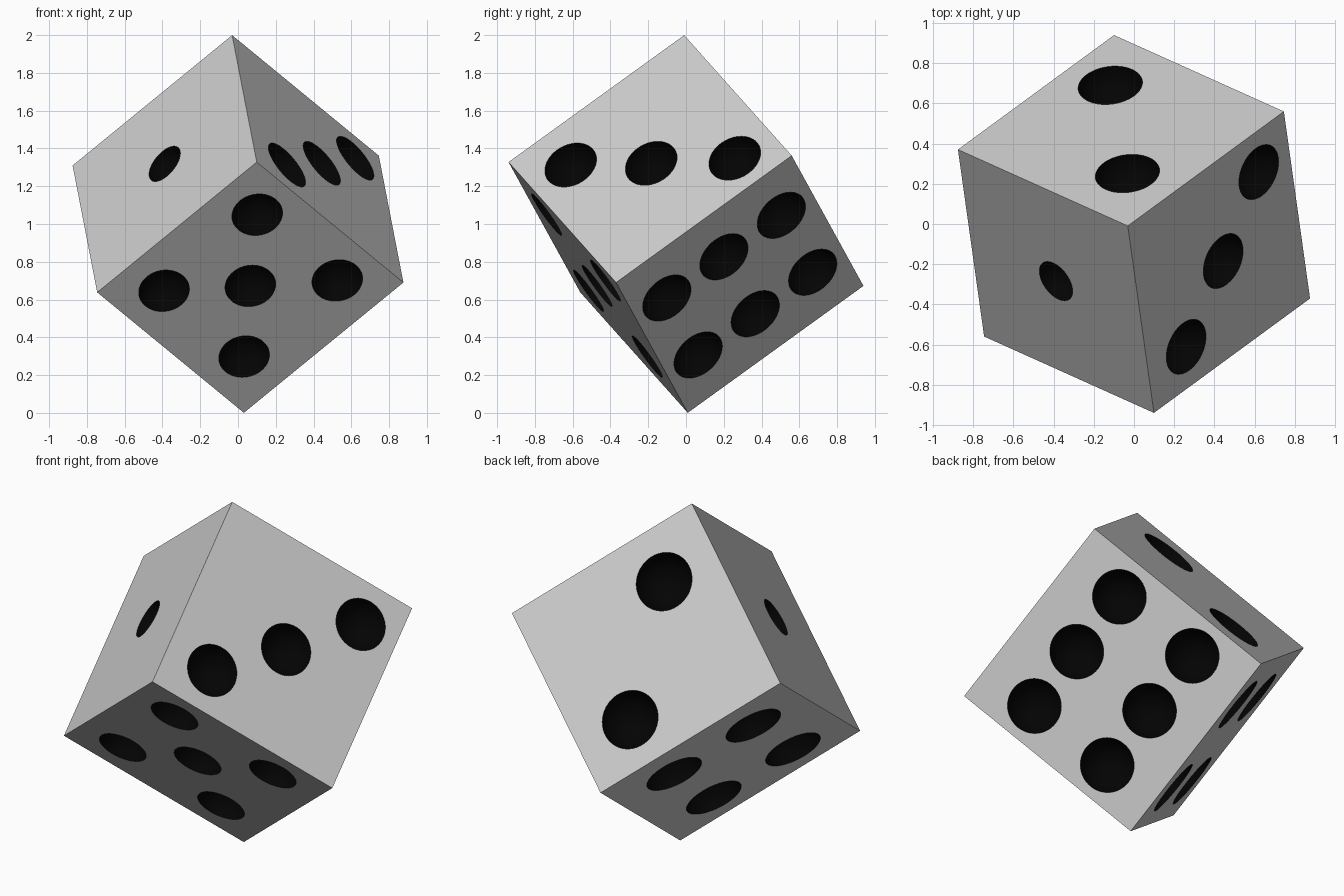
import bpy, bmesh
from mathutils import Matrix, Vector

if "Cube" in bpy.data.objects:
    bpy.data.objects.remove(bpy.data.objects["Cube"])

EDGE = 1.1547          # cube edge, body diagonal is 2 units
DEPTH = 0.97           # dent depth as a share of its rim radius

# Tilted cube axes: the three edges leaving the top corner
a = Vector((-0.845, 0.38, -0.69)).normalized()
b = Vector((0.77, 0.57, -0.64))
b = (b - a * b.dot(a)).normalized()
f = a.cross(b)
if f.z > 0:
    f = -f
axes = (a, b, f)
center = Vector((0, 0, 1))


def point(u):
    """World position from 0..1 coordinates along the three edges."""
    return center + sum((axes[i] * (u[i] - 0.5) * EDGE for i in range(3)), Vector())


black = bpy.data.materials.new("pip_black")
black.diffuse_color = (0.001, 0.001, 0.001, 1)
black.use_nodes = True
black.node_tree.nodes["Principled BSDF"].inputs["Base Color"].default_value = black.diffuse_color


def finish(bm, name):
    me = bpy.data.meshes.new(name)
    bmesh.ops.recalc_face_normals(bm, faces=bm.faces)
    bm.to_mesh(me)
    bm.free()
    me.materials.append(None)
    me.materials.append(black)
    ob = bpy.data.objects.new(name, me)
    bpy.context.collection.objects.link(ob)
    return ob


# Die body, balanced on one corner
bm = bmesh.new()
bmesh.ops.create_cube(bm, size=EDGE)
rot = Matrix(axes).transposed()
bmesh.ops.transform(bm, matrix=Matrix.Translation(center) @ rot.to_4x4(), verts=bm.verts)
die = finish(bm, "die_body")

# Pips per face: (axis, side, rim radius, positions along the other two axes)
faces = [
    (1, 0, 0.112, [(0.5, 0.5)]),
    (2, 0, 0.161, [(0.764, 0.719), (0.262, 0.283)]),
    (0, 0, 0.145, [(0.241, 0.794), (0.526, 0.51), (0.805, 0.205)]),
    (0, 1, 0.161, [(u, v) for u in (0.27, 0.71) for v in (0.271, 0.768)]),
    (2, 1, 0.135, [(u, v) for u in (0.2, 0.784) for v in (0.221, 0.767)] + [(0.494, 0.494)]),
    (1, 1, 0.147, [(u, v) for u in (0.287, 0.724) for v in (0.176, 0.503, 0.828)]),
]

# One cutter mesh holding all the pip spheres
bm = bmesh.new()
for axis, side, r, spots in faces:
    normal = axes[axis] * (1 if side else -1)
    turn = normal.to_track_quat('Z', 'Y').to_matrix().to_4x4()
    h = r * DEPTH
    radius = (r * r + h * h) / (2 * h)
    for spot in spots:
        u = list(spot)
        u.insert(axis, side)
        pos = point(u) + normal * (radius - h)
        bmesh.ops.create_uvsphere(bm, u_segments=48, v_segments=32, radius=radius,
                                  matrix=Matrix.Translation(pos) @ turn)
for face in bm.faces:
    face.material_index = 1
    face.smooth = True
cutter = finish(bm, "pip_cutter")
cutter.hide_render = True
cutter.hide_set(True)

# Carve the dents
mod = die.modifiers.new("pips", 'BOOLEAN')
mod.operation = 'DIFFERENCE'
mod.solver = 'EXACT'
mod.object = cutter
bpy.context.view_layer.objects.active = die
die.select_set(True)
bpy.ops.object.modifier_apply(modifier=mod.name)
bpy.ops.object.shade_smooth_by_angle()
bpy.data.objects.remove(cutter)
